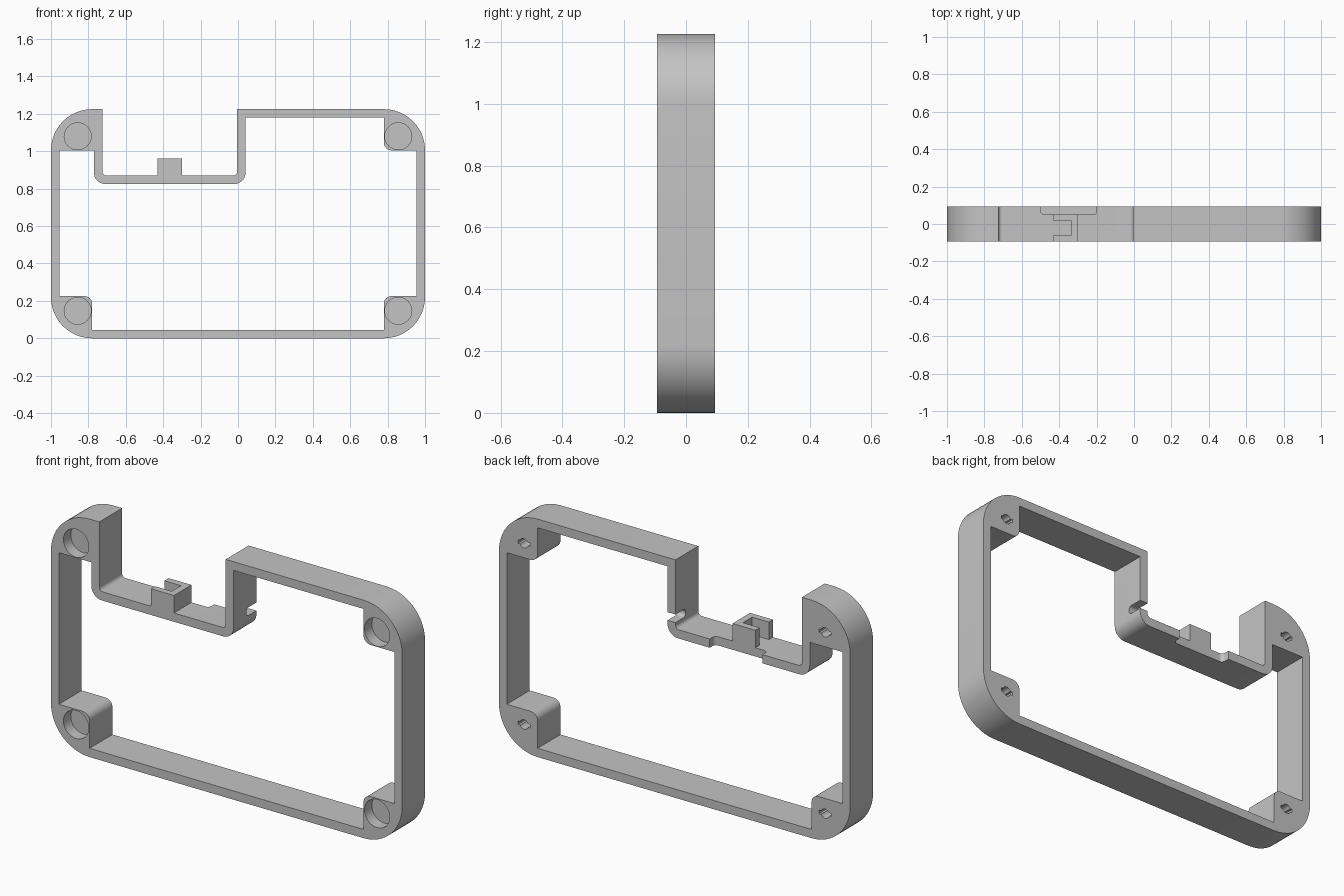
import bpy, bmesh, math
from mathutils import Vector

default = bpy.data.objects.get("Cube")
if default:
    bpy.data.objects.remove(default, do_unlink=True)

FRONT, BACK = -0.093, 0.093

grey = bpy.data.materials.new("light grey plastic")
grey.use_nodes = True
grey.diffuse_color = (0.55, 0.55, 0.55, 1)
grey.node_tree.nodes["Principled BSDF"].inputs["Base Color"].default_value = grey.diffuse_color


def rounded(corners, steps=12):
    """Outline from right-angled corners (a, b, optional radius)."""
    pts = []
    n = len(corners)
    for i, c in enumerate(corners):
        p = Vector(c[:2])
        r = c[2] if len(c) > 2 else 0
        if r == 0:
            pts.append(p)
            continue
        u = (Vector(corners[i - 1][:2]) - p).normalized()
        v = (Vector(corners[(i + 1) % n][:2]) - p).normalized()
        mid = p + (u + v) * r
        for k in range(steps + 1):
            t = math.pi / 2 * k / steps
            pts.append(mid - r * (v * math.cos(t) + u * math.sin(t)))
    return pts


def circle(x, z, r, steps=40):
    return [Vector((x + r * math.cos(math.tau * k / steps),
                    z + r * math.sin(math.tau * k / steps))) for k in range(steps)]


def rect(a0, b0, a1, b1):
    return rounded([(a0, b0), (a1, b0), (a1, b1), (a0, b1)])


def prism(name, outline, lo, hi, axis="y"):
    """Extrude a flat outline between lo and hi along an axis."""
    place = {"x": lambda p, d: (d, p.x, p.y),
             "y": lambda p, d: (p.x, d, p.y),
             "z": lambda p, d: (p.x, p.y, d)}[axis]
    bm = bmesh.new()
    a = [bm.verts.new(place(p, lo)) for p in outline]
    b = [bm.verts.new(place(p, hi)) for p in outline]
    bm.faces.new(a)
    bm.faces.new(b)
    for i in range(len(a)):
        j = (i + 1) % len(a)
        bm.faces.new((a[i], a[j], b[j], b[i]))
    bmesh.ops.recalc_face_normals(bm, faces=bm.faces)
    mesh = bpy.data.meshes.new(name)
    bm.to_mesh(mesh)
    bm.free()
    mesh.materials.append(grey)
    ob = bpy.data.objects.new(name, mesh)
    bpy.context.collection.objects.link(ob)
    return ob


def activate(ob):
    bpy.ops.object.select_all(action="DESELECT")
    ob.select_set(True)
    bpy.context.view_layer.objects.active = ob


def cut(target, cutter):
    mod = target.modifiers.new("cut", "BOOLEAN")
    mod.operation = "DIFFERENCE"
    mod.solver = "EXACT"
    mod.object = cutter
    activate(target)
    bpy.ops.object.modifier_apply(modifier=mod.name)
    bpy.data.objects.remove(cutter, do_unlink=True)


# Frame body with the stepped notch in its top edge
frame = prism("frame", rounded([
    (-1, 0, 0.22), (1, 0, 0.22), (1, 1.225, 0.22), (-0.005, 1.225),
    (-0.005, 0.87, 0.02), (-0.725, 0.87, 0.02), (-0.725, 1.225),
    (-1, 1.225, 0.22)]), FRONT, BACK)

# Central opening, leaving a boss in each corner
cut(frame, prism("opening_cutter", rounded([
    (-0.955, 0.225), (-0.78, 0.225, 0.04), (-0.78, 0.045), (0.78, 0.045),
    (0.78, 0.225, 0.04), (0.955, 0.225), (0.955, 1.005), (0.78, 1.005, 0.04),
    (0.78, 1.18), (0.04, 1.18), (0.04, 0.825, 0.06), (-0.77, 0.825, 0.06),
    (-0.77, 1.005), (-0.955, 1.005)]), -0.2, 0.2))

# Round front recesses and small slotted back holes in the bosses
for x in (-0.857, 0.857):
    for z in (0.147, 1.08):
        cut(frame, prism("recess_cutter", circle(x, z, 0.072), -0.2, -0.033))
        cut(frame, prism("hole_cutter", circle(x, z, 0.024, 24), 0, 0.2))
        cut(frame, prism("slot_cutter", rect(x - 0.034, z - 0.009, x + 0.034, z + 0.009),
                         0.003, 0.2))

# Rounded cut-out in the back edge of the notch floor
cut(frame, prism("floor_cutter", rounded([
    (-0.5, 0.2), (-0.5, 0.05, 0.02), (-0.2, 0.05, 0.02), (-0.2, 0.2)]),
    0.8, 0.92, "z"))

# Horizontal slot through the notch wall, open at the back
cut(frame, prism("wall_slot_cutter", rounded([
    (0.01, 0.902, 0.02), (0.2, 0.902), (0.2, 0.944), (0.01, 0.944, 0.02)]),
    -0.03, 0.06, "x"))

# Channel-shaped tab standing on the notch floor
tab = prism("channel_tab", rounded([
    (-0.43, FRONT), (-0.3, FRONT), (-0.3, 0.05), (-0.43, 0.05),
    (-0.43, 0.015), (-0.335, 0.015), (-0.335, -0.06), (-0.43, -0.06)]),
    0.87, 0.96, "z")

for ob in (frame, tab):
    activate(ob)
    bpy.ops.object.shade_smooth_by_angle(angle=math.radians(30))
